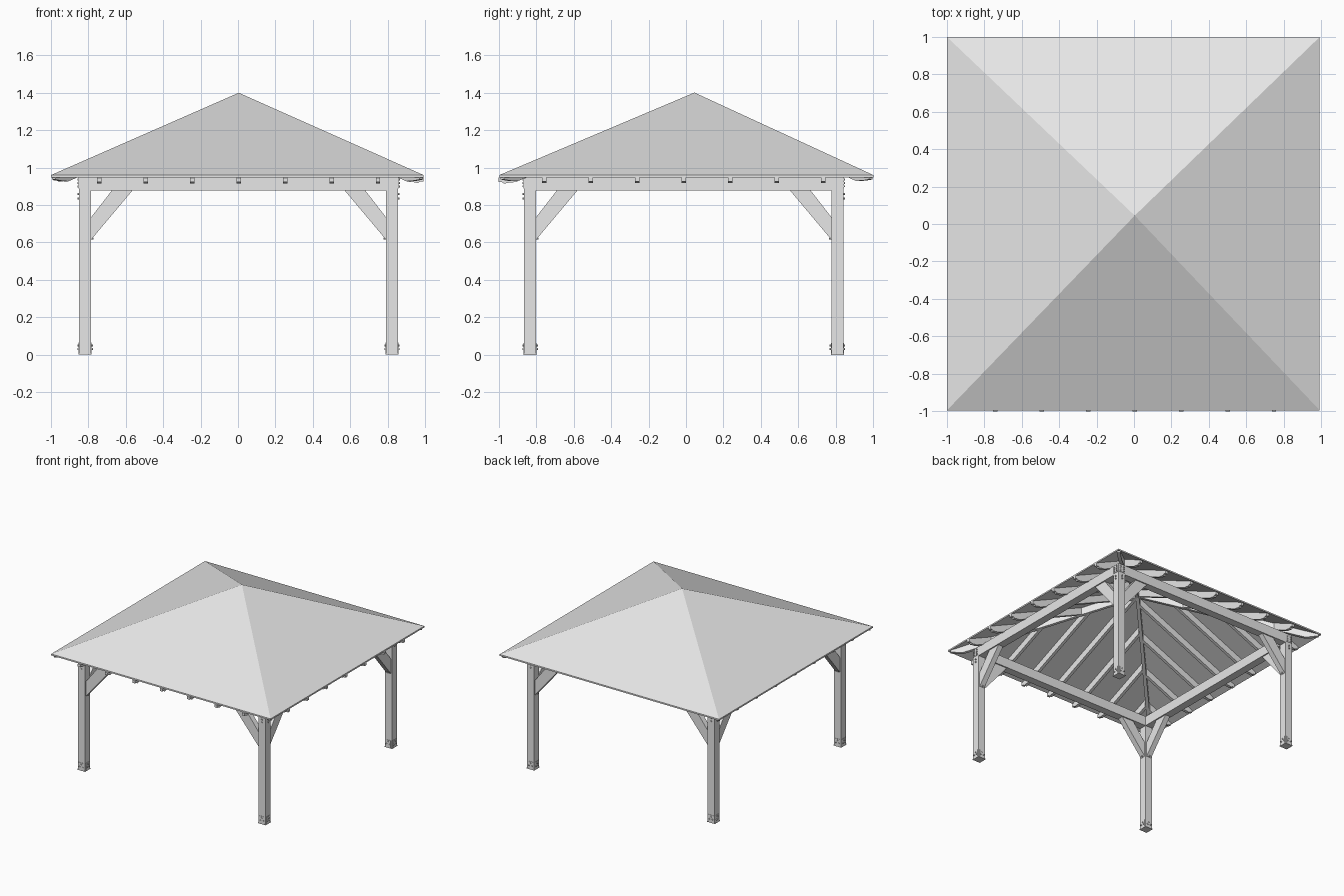
import bpy, bmesh
from math import pi, atan2
from mathutils import Matrix, Vector

cube = bpy.data.objects.get("Cube")
if cube:
    bpy.data.objects.remove(cube, do_unlink=True)

grey = bpy.data.materials.new("light_grey")
grey.use_nodes = True
grey.diffuse_color = (0.8, 0.8, 0.8, 1)
grey.node_tree.nodes["Principled BSDF"].inputs["Base Color"].default_value = (0.8, 0.8, 0.8, 1)

CENTRE = Vector((0.003, -0.012, 0))      # middle of the timber frame
APEX = Vector((0.004, 0.045, 0))         # roof peak in plan
X0, X1, Y0, Y1 = -1.0, 0.993, -0.996, 1.0
EAVE, RISE, SKIN = 0.948, 0.44, 0.012    # underside of the roof and its thickness
HALF, POST = 0.82, 0.032                 # post spacing and half width
BEAM_LOW, BEAM_TOP = 0.878, 0.957


def finish(name, bm):
    bmesh.ops.recalc_face_normals(bm, faces=bm.faces)
    mesh = bpy.data.meshes.new(name)
    bm.to_mesh(mesh)
    bm.free()
    mesh.materials.append(grey)
    obj = bpy.data.objects.new(name, mesh)
    bpy.context.collection.objects.link(obj)
    return obj


def prism(name, outline, width, matrix):
    """Extrude an outline drawn in local x and z along local y."""
    bm = bmesh.new()
    face = bm.faces.new([bm.verts.new((a, -width / 2, z)) for a, z in outline])
    new = bmesh.ops.extrude_face_region(bm, geom=[face])["geom"]
    bmesh.ops.translate(bm, vec=(0, width, 0),
                        verts=[v for v in new if isinstance(v, bmesh.types.BMVert)])
    bm.transform(matrix)
    return finish(name, bm)


def box(name, centre, size, matrix=Matrix()):
    bm = bmesh.new()
    bmesh.ops.create_cube(bm, size=1)
    bm.transform(matrix @ Matrix.Translation(centre) @ Matrix.Diagonal((*size, 1)))
    return finish(name, bm)


def bolts(name, spots, matrix):
    """Hexagonal bolt heads standing out along local x."""
    bm = bmesh.new()
    for spot in spots:
        bmesh.ops.create_cone(bm, cap_ends=True, segments=6, radius1=0.006, radius2=0.006,
                              depth=0.012,
                              matrix=Matrix.Translation(spot) @ Matrix.Rotation(pi / 2, 4, "Y"))
    bm.transform(matrix)
    return finish(name, bm)


def turned(place, angle):
    return Matrix.Translation(place) @ Matrix.Rotation(angle, 4, "Z")


# Roof: thin hipped shell
corners = [Vector(p) for p in ((X0, Y0, 0), (X1, Y0, 0), (X1, Y1, 0), (X0, Y1, 0))]
bm = bmesh.new()
rings = []
for lift in (0, SKIN):
    ring = [bm.verts.new((c.x, c.y, EAVE + lift)) for c in corners]
    peak = bm.verts.new((APEX.x, APEX.y, EAVE + RISE + lift))
    for i in range(4):
        bm.faces.new((ring[i], ring[(i + 1) % 4], peak))
    rings.append(ring)
low, high = rings
for i in range(4):
    j = (i + 1) % 4
    bm.faces.new((low[i], low[j], high[j], high[i]))
finish("roof", bm)

# Rafters: parallel rows on each slope, running from the hips to shaped tails
for side in range(4):
    turn = Matrix.Rotation(side * pi / 2, 4, "Z")
    out, along = turn @ Vector((1, 0, 0)), turn @ Vector((0, 1, 0))
    edge = max((c - CENTRE).dot(out) for c in corners)
    left = min((c - CENTRE).dot(along) for c in corners)
    right = max((c - CENTRE).dot(along) for c in corners)
    peak, mid = (APEX - CENTRE).dot(out), (APEX - CENTRE).dot(along)

    def under(a, drop=0):
        return (a, EAVE + RISE * (edge - a) / (edge - peak) - drop)

    for i in range(-3, 4):
        t = i * 0.2485
        share = (right - t) / (right - mid) if t > mid else (t - left) / (mid - left)
        start = edge - share * (edge - peak) + 0.012
        tail = [under(0.99), under(0.99, 0.022), under(0.972, 0.03), under(0.96, 0.044),
                under(0.935, 0.05), under(0.915, 0.058)]
        prism(f"rafter_{side}_{i + 4}", [under(start)] + tail + [under(start, 0.058)], 0.024,
              turned(CENTRE + along * t, side * pi / 2))

# Hip rafters: from the peak to each corner
for n, corner in enumerate(corners):
    run = corner - APEX
    length = run.length

    def hip(a, drop):
        return (a, EAVE + RISE * (1 - a / length) - drop)

    prism(f"hip_rafter_{n}",
          [hip(0, 0.004), hip(length - 0.02, 0.004), hip(length - 0.02, 0.018),
           hip(length - 0.07, 0.04), hip(length - 0.12, 0.058), hip(0, 0.065)],
          0.026, turned(APEX, atan2(run.y, run.x)))

# Ring beams: front and back run through, the sides fit between
depth = BEAM_TOP - BEAM_LOW
for side in range(4):
    reach = HALF + POST if side % 2 else HALF - POST
    box(f"beam_{side}", (HALF, 0, (BEAM_LOW + BEAM_TOP) / 2), (2 * POST, 2 * reach, depth),
        turned(CENTRE, side * pi / 2))

# Posts with braces, brackets and bolts
brace = [(POST, 0.615), (0.253, BEAM_LOW), (0.143, BEAM_LOW), (POST, 0.735)]
for sx in (-1, 1):
    for sy in (-1, 1):
        tag = ("back" if sy > 0 else "front") + ("_left" if sx > 0 else "_right")
        spot = CENTRE + Vector((sx * HALF, sy * HALF, 0))
        box(f"post_{tag}", spot + Vector((0, 0, BEAM_LOW / 2)), (2 * POST, 2 * POST, BEAM_LOW))
        box(f"post_foot_{tag}", spot + Vector((0, 0, 0.003)),
            (2 * POST + 0.006, 2 * POST + 0.006, 0.006))
        for k in range(4):
            place = turned(spot, k * pi / 2)
            facing = place.to_3x3() @ Vector((1, 0, 0))
            outward = facing.x * sx + facing.y * sy > 0
            box(f"foot_plate_{tag}_{k}", (POST, 0, 0.032), (0.006, 0.046, 0.064), place)
            points = [(POST + 0.003, y, z) for y, z in
                      ((-0.014, 0.03), (0.014, 0.03), (0, 0.05))]
            if outward:
                box(f"corner_plate_{tag}_{k}", (POST, 0, 0.918), (0.006, 0.05, 0.06), place)
                points += [(POST + 0.004, y, z) for y in (-0.015, 0.015)
                           for z in (0.9, 0.918, 0.936)]
                points += [(POST + 0.002, 0, z) for z in (0.835, 0.858)]
            else:
                prism(f"brace_{tag}_{k}", brace, 0.044, place)
                points.append((POST + 0.006, 0, 0.622))
            bolts(f"bolts_{tag}_{k}", points, place)
